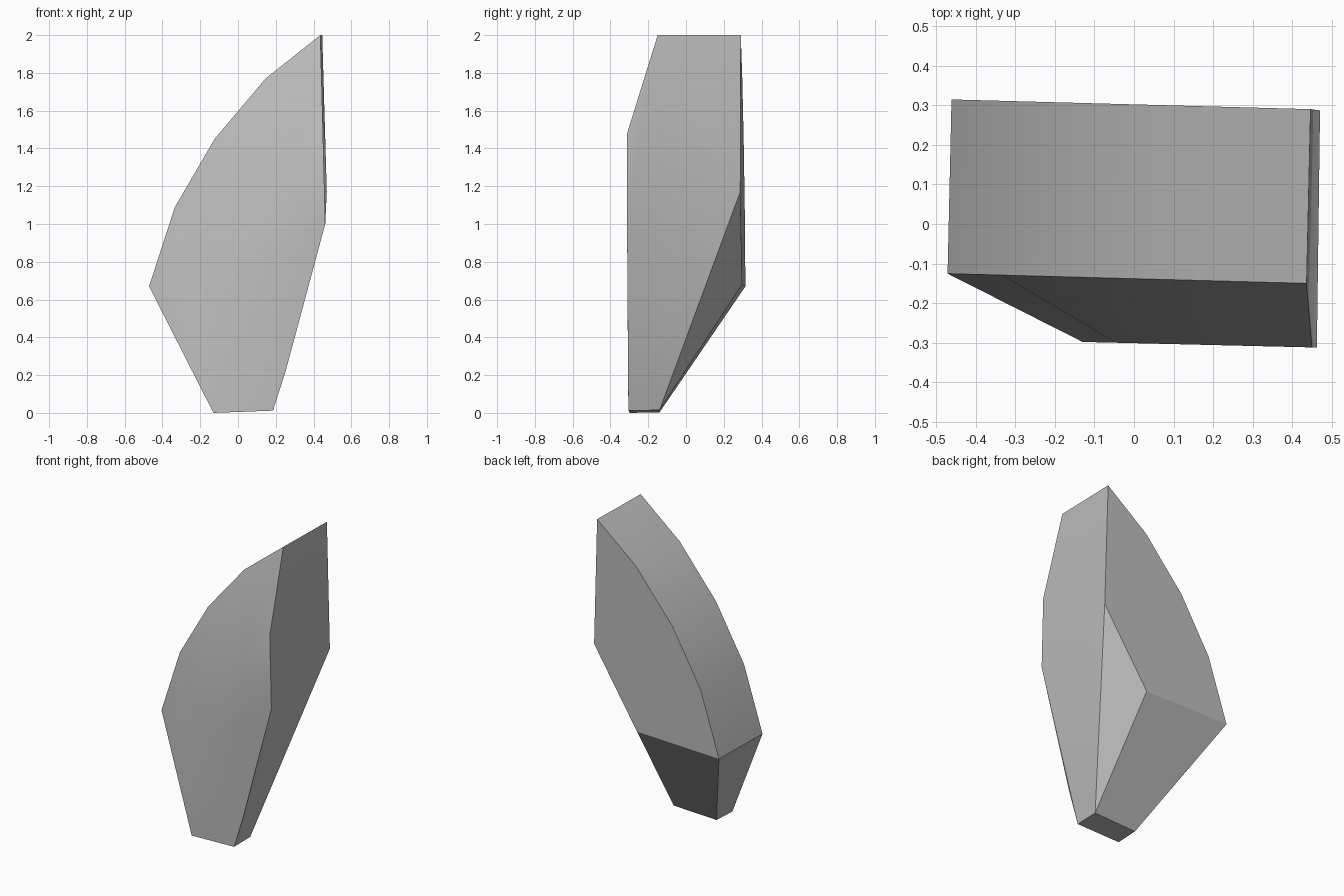
import bpy, bmesh, math

cube = bpy.data.objects.get("Cube")
if cube:
    bpy.data.objects.remove(cube, do_unlink=True)

# Stone colour
stone = bpy.data.materials.new("grey_stone")
grey = (0.5, 0.5, 0.5, 1.0)
stone.use_nodes = True
stone.diffuse_color = grey
stone.node_tree.nodes["Principled BSDF"].inputs["Base Color"].default_value = grey

bm = bmesh.new()


def point(x, y, z):
    return bm.verts.new((x, y, z))


def face(*verts):
    return bm.faces.new(verts)


# Curved upper outline, from the tip down to the widest corner (x, z)
outline = [(0.44, 2.0), (0.15, 1.77), (-0.12, 1.45), (-0.33, 1.09), (-0.467, 0.67)]
rim_back = [point(x + 0.006, 0.302 - 0.027 * x, z) for x, z in outline]
rim_front = [point(x - 0.004, -0.138 - 0.027 * x, z) for x, z in outline]

# Soft ridge on the front, running from the straight edge to the foot
ridge_path = [(0.45, 1.48), (0.25, 1.27), (0.07, 1.0), (-0.045, 0.7), (-0.13, 0.0)]
ridge = [point(x, -0.301 - 0.024 * x, z) for x, z in ridge_path]

# Straight edge, foot and rear corners
shoulder = point(0.462, -0.312, 1.0)
shin = point(0.252, -0.307, 0.22)
foot_front = point(0.185, -0.305, 0.012)
foot_back = point(0.187, -0.14, 0.015)
foot_left = point(-0.125, -0.14, 0.003)
rear_edge = point(0.47, 0.287, 1.17)
rear_corner = point(0.15, 0.297, 0.68)

# Curved wall and front bevel
for i in range(len(outline) - 1):
    face(rim_back[i], rim_back[i + 1], rim_front[i + 1], rim_front[i])
    face(rim_front[i], rim_front[i + 1], ridge[i + 1], ridge[i])

# Flat front inside the ridge
face(*ridge, foot_front, shin, shoulder)

# Straight side
face(rim_back[0], rim_front[0], ridge[0], shoulder, rear_edge)
face(rear_edge, shoulder, shin, foot_front, foot_back)

# Rear, with the undercut below it
face(*rim_back, rear_corner, rear_edge)
face(rear_edge, rear_corner, foot_back)
face(rear_corner, rim_back[-1], foot_left, foot_back)

# Lower left side and foot
face(rim_back[-1], rim_front[-1], ridge[-1], foot_left)
face(ridge[-1], foot_front, foot_back, foot_left)

bmesh.ops.recalc_face_normals(bm, faces=bm.faces)
mesh = bpy.data.meshes.new("stone_shard")
bm.to_mesh(mesh)
bm.free()
mesh.materials.append(stone)

shard = bpy.data.objects.new("stone_shard", mesh)
bpy.context.collection.objects.link(shard)
bpy.ops.object.select_all(action="DESELECT")
shard.select_set(True)
bpy.context.view_layer.objects.active = shard
bpy.ops.object.shade_smooth_by_angle(angle=math.radians(30))
